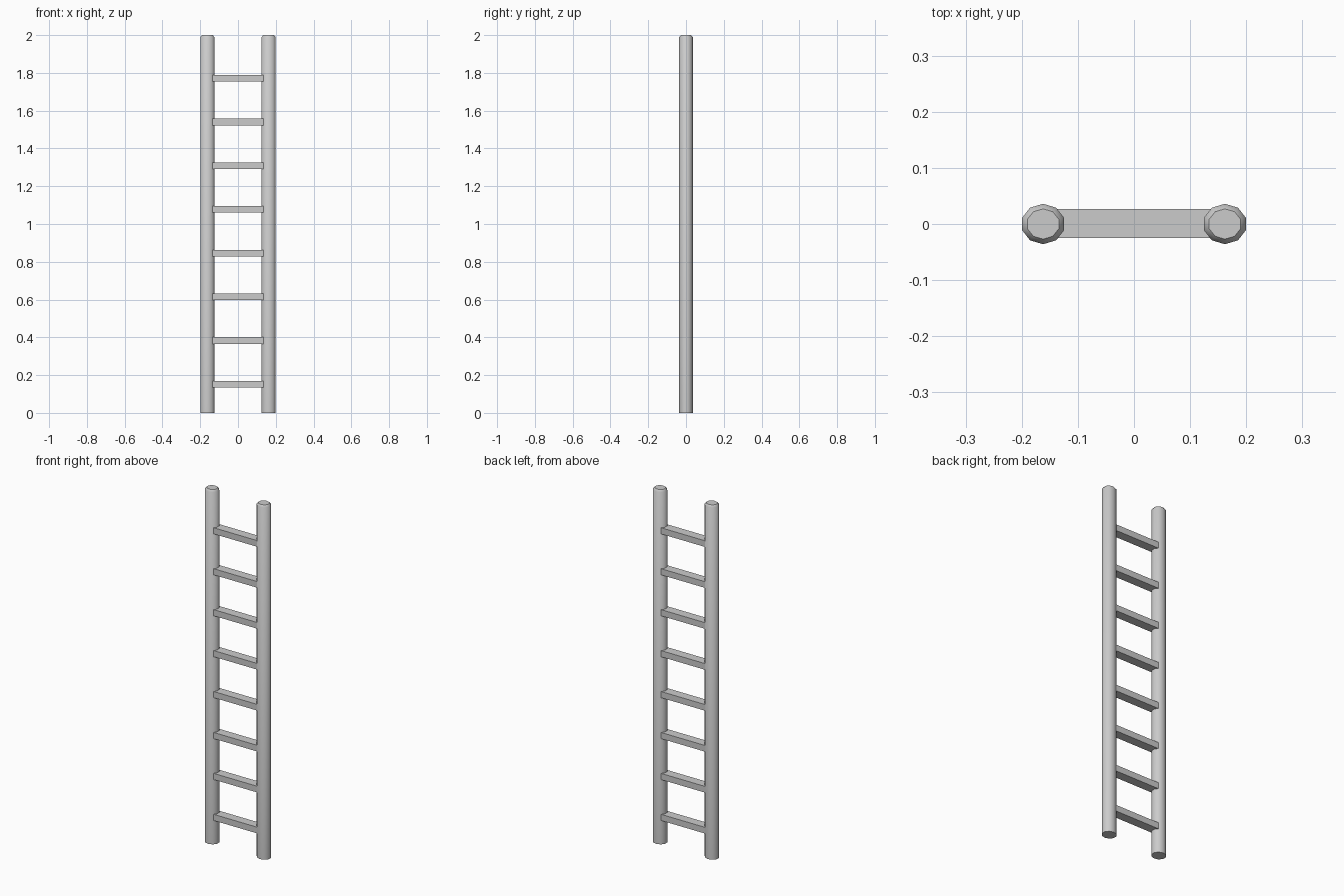
import bpy
import math

cube = bpy.data.objects.get("Cube")
if cube:
    bpy.data.objects.remove(cube, do_unlink=True)

# One plain grey for the whole ladder
grey = bpy.data.materials.new("light_grey")
grey.use_nodes = True
colour = (0.6, 0.6, 0.6, 1)
grey.diffuse_color = colour
grey.node_tree.nodes["Principled BSDF"].inputs["Base Color"].default_value = colour

SIDES = 10
POLE_X = 0.162
RADIUS_X, RADIUS_Y = 0.0394, 0.036
HEIGHT = 2.0
CHAMFER = 0.011
RUNGS = 8


def add_object(name, verts, faces):
    mesh = bpy.data.meshes.new(name)
    mesh.from_pydata(verts, [], faces)
    mesh.materials.append(grey)
    obj = bpy.data.objects.new(name, mesh)
    bpy.context.collection.objects.link(obj)
    return obj


def add_pole(name, x):
    """Ten-sided pole with a chamfered top."""
    verts, faces = [], []
    for z, scale in ((0, 1), (HEIGHT - CHAMFER, 1), (HEIGHT, 0.75)):
        for i in range(SIDES):
            a = math.pi / 2 + math.tau * i / SIDES
            verts.append((x + RADIUS_X * scale * math.cos(a),
                          RADIUS_Y * scale * math.sin(a), z))
    for ring in range(2):
        for i in range(SIDES):
            j = (i + 1) % SIDES
            a, b = ring * SIDES, (ring + 1) * SIDES
            faces.append((a + i, a + j, b + j, b + i))
    faces.append(tuple(reversed(range(SIDES))))
    faces.append(tuple(range(2 * SIDES, 3 * SIDES)))
    obj = add_object(name, verts, faces)
    bpy.ops.object.select_all(action='DESELECT')
    obj.select_set(True)
    bpy.context.view_layer.objects.active = obj
    bpy.ops.object.shade_smooth_by_angle(angle=math.radians(40))


# Side poles
add_pole("left_pole", POLE_X)
add_pole("right_pole", -POLE_X)

# Flat rungs, set slightly into the poles
for n in range(RUNGS):
    bpy.ops.mesh.primitive_cube_add(size=1, location=(0, 0.001, 0.152 + n * 0.2313))
    rung = bpy.context.object
    rung.name = f"rung_{n + 1}"
    rung.scale = (0.273, 0.052, 0.035)
    rung.data.materials.append(grey)
